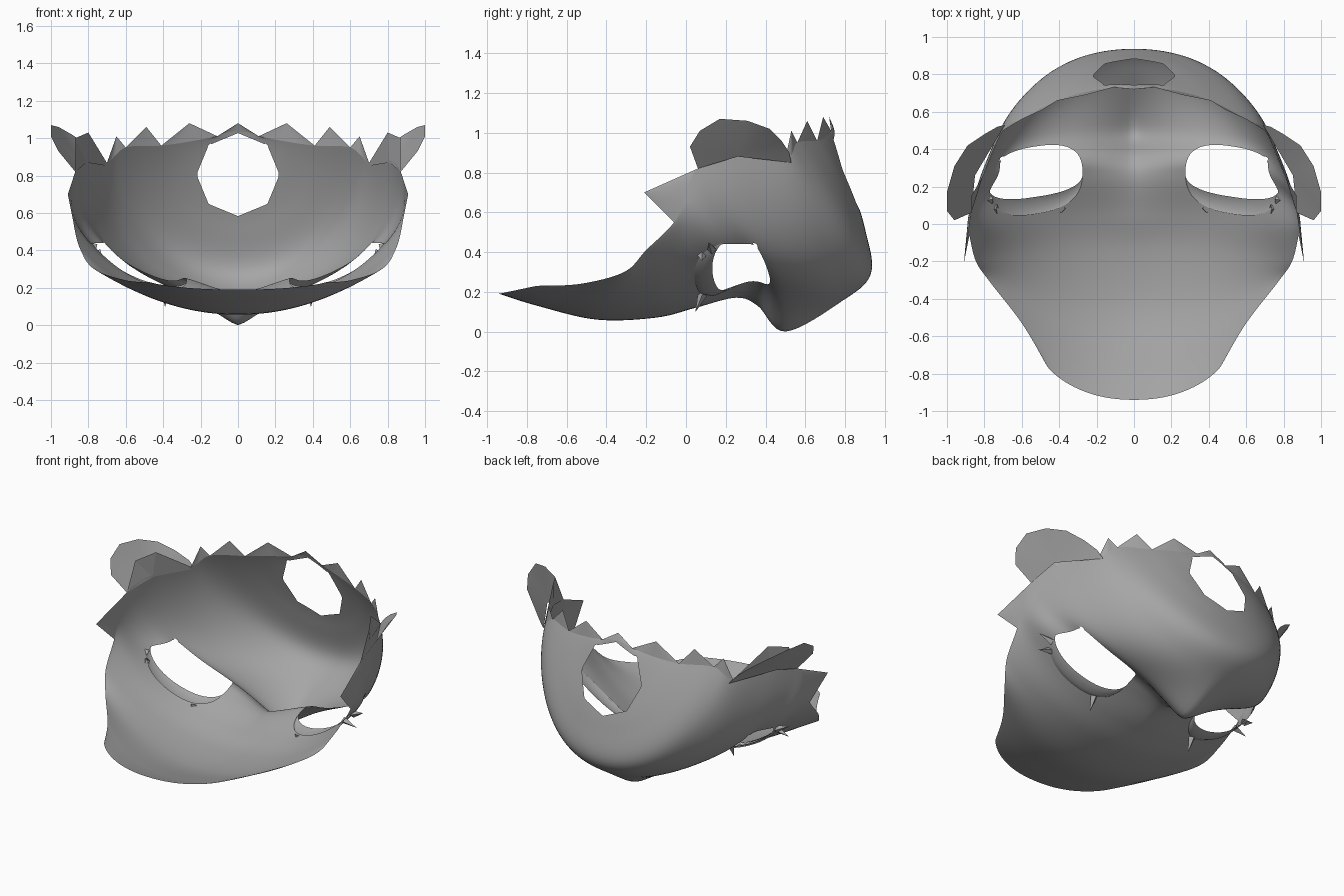
import bpy, bmesh
from math import sin, cos, pi, exp
from mathutils import Vector
from mathutils.bvhtree import BVHTree

if "Cube" in bpy.data.objects:
    bpy.data.objects.remove(bpy.data.objects["Cube"])

grey = bpy.data.materials.new("mask_grey")
grey.use_nodes = True
grey.diffuse_color = (0.38, 0.38, 0.38, 1)
grey.node_tree.nodes["Principled BSDF"].inputs["Base Color"].default_value = grey.diffuse_color


def finish(name, bm, smooth=True):
    """Turn a half model into a mirrored object."""
    mesh = bpy.data.meshes.new(name)
    bm.to_mesh(mesh)
    bm.free()
    mesh.materials.append(grey)
    for face in mesh.polygons:
        face.use_smooth = smooth
    obj = bpy.data.objects.new(name, mesh)
    bpy.context.collection.objects.link(obj)
    mirror = obj.modifiers.new("Mirror", 'MIRROR')
    mirror.use_clip = True
    return obj


def sheet(bm, rows):
    """Skin a list of equally long point rows with quads."""
    grid = [[bm.verts.new(p) for p in row] for row in rows]
    for a, b in zip(grid, grid[1:]):
        for j in range(len(a) - 1):
            bm.faces.new((a[j], b[j], b[j + 1], a[j + 1]))


def fan(bm, hub, outline):
    """Join a hub point to an outline with triangles."""
    centre = bm.verts.new(hub)
    edge = [bm.verts.new(p) for p in outline]
    for a, b in zip(edge, edge[1:]):
        bm.faces.new((centre, a, b))


# Ribs from brow to chin: centre y, z; rim x, y, z; power; steepness; ridge depth
RIBS = [
    (-.94, .19, .47, -.75, .23, 2.2, .8, 0),
    (-.75, .13, .6, -.53, .24, 2.2, 1, 0),
    (-.45, .06, .77, -.31, .3, 2, 1, 0),
    (-.15, .07, .845, -.2, .41, 2.2, .95, 0),
    (.05, .12, .88, -.06, .55, 2.5, .85, .01),
    (.25, .17, .89, 0, .69, 3, .5, .08),
    (.36, .13, .87, .06, .82, 3.6, .45, .17),
    (.5, 0, .81, .25, .88, 3.5, .45, .23),
    (.78, .15, .7, .5, .87, 2.2, .5, .03),
    (.93, .29, .6, .56, .95, 2.1, .5, 0),
    (.9, .52, .41, .66, .96, 2.2, .5, 0),
    (.82, .78, .24, .71, .985, 2.2, .6, 0),
    (.74, 1.035, .11, .73, 1.01, 2.2, .8, 0),
]


def rib_at(s):
    """Catmull-Rom blend of neighbouring ribs."""
    last = len(RIBS) - 1
    i = min(int(s), last - 1)
    t = s - i
    a, b, c, d = (RIBS[max(0, min(last, i + k))] for k in (-1, 0, 1, 2))
    return [q + t / 2 * (r - p + t * (2 * p - 5 * q + 4 * r - u + t * (3 * (q - r) + u - p)))
            for p, q, r, u in zip(a, b, c, d)]


def rib_points(s, count=40):
    cy, cz, rx, ry, rz, power, steep, ridge = rib_at(s)
    points = []
    for j in range(count + 1):
        side = sin(j / count * pi / 2)
        lift = 1 - max(0, 1 - side ** power) ** steep
        x = rx * side
        bump = ridge * (1 - exp(-(x / .26) ** 1.35)) * (1 - lift)
        points.append((x, cy + (ry - cy) * lift, cz + (rz - cz) * lift + bump))
    return points


# Openings: positive inside
EYE_X, EYE_W, EYE_H, POWER = .525, .25, .18, 2.6


def eye_mid(x):
    return .235 - .15 * (x - EYE_X)


def eye(p):
    u = abs(p.x - EYE_X) / EYE_W
    v = abs(p.y - eye_mid(p.x)) / EYE_H
    return min(1 - u ** POWER - v ** POWER, (.44 - p.z) * 20)


def mouth(p):
    if p.y < .6:
        return -1
    reach = max(p.x * cos(a) + (p.z - .805) * sin(a) for a in ((k + .5) * pi / 4 for k in range(8)))
    return .222 * cos(pi / 8) - reach


def cut(bm, inside):
    """Split the edges along an outline and remove the faces within."""
    made = []
    for edge in list(bm.edges):
        a, b = edge.verts
        fa, fb = inside(a.co), inside(b.co)
        if fa * fb < 0:
            made.append(bmesh.utils.edge_split(edge, a, fa / (fa - fb))[1])
    bmesh.ops.connect_verts(bm, verts=made)
    gone = [f for f in bm.faces if inside(f.calc_center_median()) > 0]
    bmesh.ops.delete(bm, geom=gone, context='FACES')


# Mask shell with eye and mouth openings
shell = bmesh.new()
steps = 8
sheet(shell, [rib_points(i / steps) for i in range((len(RIBS) - 1) * steps + 1)])
tree = BVHTree.FromBMesh(shell)
cut(shell, eye)
cut(shell, mouth)
finish("mask_shell", shell)


def on_shell(x, y, drop=0):
    hit = tree.ray_cast(Vector((x, y, -1)), Vector((0, 0, 1)))[0]
    return Vector((x, y, (hit.z if hit else .4) - drop))


# Lower eyelids: crescents along the near edge of each eye
lid = bmesh.new()
lid_rows = []
for k in range(25):
    a = pi + pi * k / 24
    c, s = cos(a), abs(sin(a))
    x = EYE_X + EYE_W * (abs(c) ** (2 / POWER)) * (1 if c > 0 else -1)
    depth = EYE_H * s ** (2 / POWER)
    lid_rows.append([on_shell(x, eye_mid(x) - depth * f, d * s)
                     for f, d in ((1.03, .005), (.8, .03), (.5, .02))])
sheet(lid, lid_rows)
finish("lower_eyelid", lid)

# Lashes: small spikes on the eyelids
lashes = bmesh.new()
for x, y, way in ((.39, .08, (0, -.4, -1)), (.74, .08, (1, 0, -.3)), (.77, .13, (1, -.2, .4))):
    way = Vector(way).normalized()
    turn = way.to_track_quat('Z', 'Y').to_matrix().to_4x4()
    turn.translation = on_shell(x, y, .01) + way * .04
    bmesh.ops.create_cone(lashes, segments=4, radius1=.024, radius2=0, depth=.1, matrix=turn)
finish("eyelashes", lashes, False)

# Ears: a rounded outer fan and a shorter inner flap sharing the same roots
front_root, back_root = (.87, .06, .82), (.69, .53, .85)
ear = bmesh.new()
fan(ear, (.85, .26, .88), (
    front_root, (.96, .02, .93), (1, .07, 1.01), (1, .17, 1.07), (.96, .31, 1.06),
    (.89, .42, 1.02), (.8, .48, .96), (.73, .52, .9), back_root))
finish("ear", ear)
flap = bmesh.new()
fan(flap, (.81, .25, .87), (front_root, (.87, .15, 1), (.8, .27, 1.03), back_root))
finish("ear_flap", flap, False)

# Pointed tufts: cheek spike and jagged chin edge, fanned from rim to tip
tufts = bmesh.new()
for first, last, tip in ((4, 6, (.91, -.21, .7)), (8, 9, (.65, .53, 1.01)),
                         (9, 10, (.49, .61, 1.06)), (10, 12, (.26, .69, 1.08))):
    fan(tufts, tip, [rib_at(first + k / steps)[2:5] for k in range((last - first) * steps + 1)])
fan(tufts, (0, .72, 1.08), rib_points(len(RIBS) - 1))
finish("tufts", tufts, False)
